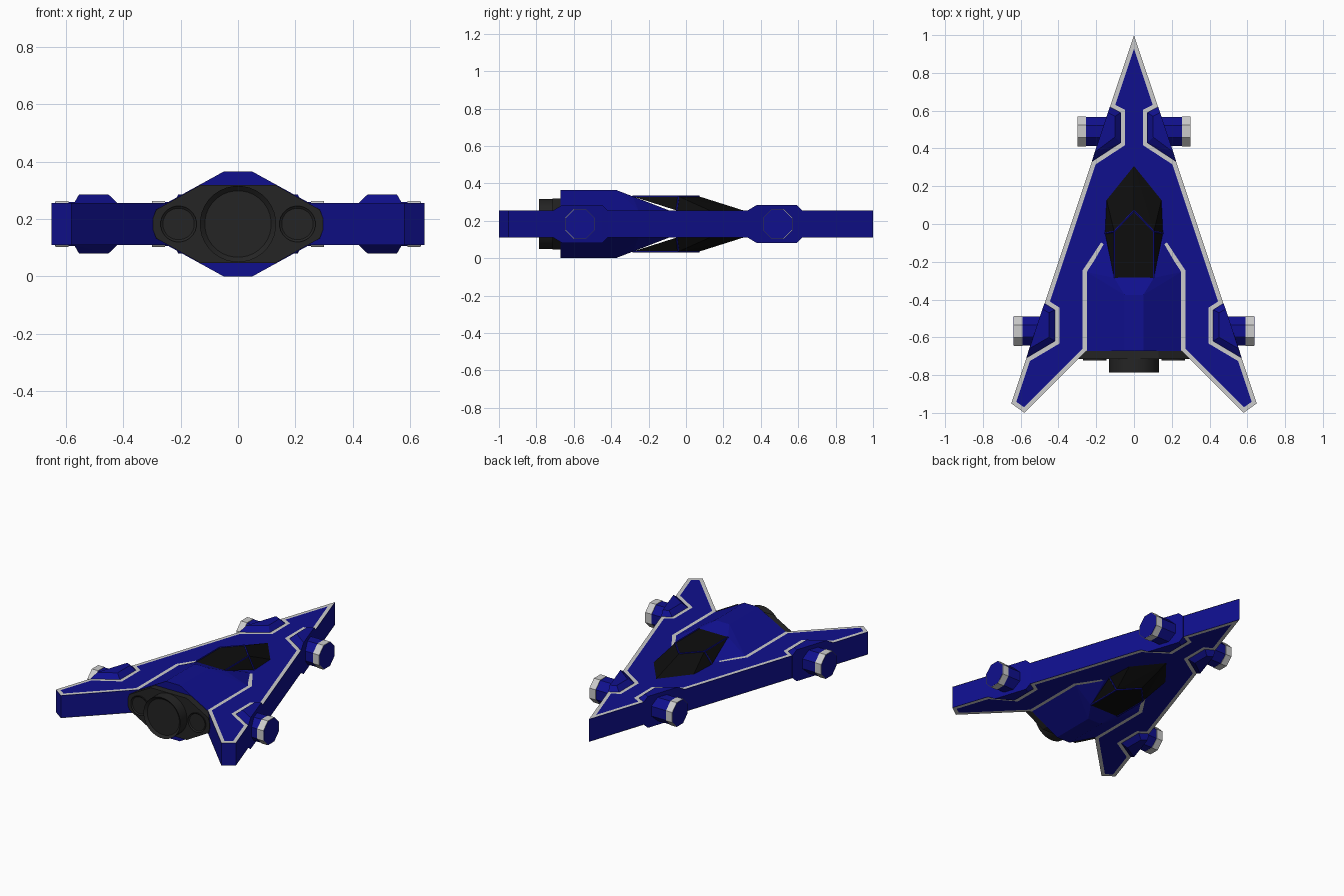
import bpy, bmesh, math
from mathutils import Vector, Matrix

if "Cube" in bpy.data.objects:
    bpy.data.objects.remove(bpy.data.objects["Cube"])

MID = 0.1825      # height of the symmetry plane
WING = 0.0725     # half thickness of the wing plate


def material(name, rgb):
    m = bpy.data.materials.new(name)
    m.diffuse_color = (*rgb, 1)
    m.use_nodes = True
    m.node_tree.nodes["Principled BSDF"].inputs["Base Color"].default_value = m.diffuse_color
    return m


BLUE = material("blue_paint", (0.005, 0.005, 0.27))
DARK = material("dark_metal", (0.018, 0.018, 0.018))
GLASS = material("black_glass", (0.004, 0.004, 0.004))


def finish(bm, name, mat=None, mirror=(False, False, False), smooth=False):
    bmesh.ops.recalc_face_normals(bm, faces=bm.faces)
    me = bpy.data.meshes.new(name)
    bm.to_mesh(me)
    bm.free()
    ob = bpy.data.objects.new(name, me)
    ob.location.z = MID
    bpy.context.collection.objects.link(ob)
    if mat:
        me.materials.append(mat)
    if any(mirror):
        mod = ob.modifiers.new("mirror", "MIRROR")
        mod.use_axis = mirror
        mod.use_mirror_merge = False
    if smooth:
        bpy.context.view_layer.objects.active = ob
        ob.select_set(True)
        bpy.ops.object.shade_smooth_by_angle(angle=math.radians(35))
        ob.select_set(False)
    return ob


def solid(name, pts, mat, mirror=(False, False, False)):
    """Convex solid around a few points."""
    bm = bmesh.new()
    for p in pts:
        bm.verts.new(p)
    res = bmesh.ops.convex_hull(bm, input=bm.verts)
    junk = [g for g in res["geom_interior"] if isinstance(g, bmesh.types.BMVert)]
    bmesh.ops.delete(bm, geom=junk, context="VERTS")
    bmesh.ops.dissolve_limit(bm, angle_limit=0.01, verts=bm.verts, edges=bm.edges)
    return finish(bm, name, mat, mirror)


def both(pts):
    """Reflect points left/right."""
    return [(s * x, y, z) for x, y, z in pts for s in (1, -1)]


def extrude(bm, face, dz):
    r = bmesh.ops.extrude_face_region(bm, geom=[face])
    bmesh.ops.translate(bm, vec=(0, 0, dz),
                        verts=[v for v in r["geom"] if isinstance(v, bmesh.types.BMVert)])


def tube(name, axis, start, end, radius, sides, mat, center, mirror, rim=0, depth=0):
    """Cylinder along x or -y, optionally with a recessed end."""
    bm = bmesh.new()
    bmesh.ops.create_cone(bm, cap_ends=True, segments=sides, radius1=radius,
                          radius2=radius, depth=end - start)
    bmesh.ops.rotate(bm, verts=bm.verts, matrix=Matrix.Rotation(math.pi / sides, 3, "Z"))
    if rim:
        cap = max(bm.faces, key=lambda f: f.calc_center_median().z)
        bmesh.ops.inset_region(bm, faces=[cap], thickness=rim)
        bmesh.ops.translate(bm, verts=cap.verts, vec=(0, 0, -depth))
    rot = Matrix.Rotation(math.pi / 2, 3, "Y" if axis == "X" else "X")
    bmesh.ops.rotate(bm, verts=bm.verts, matrix=rot)
    mid = (start + end) / 2
    off = (mid, center, 0) if axis == "X" else (center, -mid, 0)
    bmesh.ops.translate(bm, verts=bm.verts, vec=off)
    return finish(bm, name, mat, mirror, smooth=sides > 12)


# Wing plate: arrowhead outline
half = [(0.65, -0.95), (0.58, -1.0), (0.25, -0.668)]
outline = [(0, 1)] + half + [(-x, y) for x, y in reversed(half)]
bm = bmesh.new()
face = bm.faces.new([bm.verts.new((x, y, -WING)) for x, y in outline])
extrude(bm, face, 2 * WING)
finish(bm, "wing_plate", BLUE)

# Raised thruster housings on the wing edge
front_base = [(0.127, 0.62), (0.07, 0.59), (0.07, 0.43), (0.223, 0.33)]
front_top = [(0.137, 0.59), (0.10, 0.57), (0.10, 0.46), (0.207, 0.38)]
rear_base = [(0.473, -0.42), (0.418, -0.455), (0.418, -0.62), (0.57, -0.71)]
rear_top = [(0.484, -0.45), (0.45, -0.47), (0.45, -0.60), (0.553, -0.66)]
for name, base, top in (("front", front_base, front_top), ("rear", rear_base, rear_top)):
    pts = [(x + 0.001, y, s * WING) for x, y in base for s in (1, -1)]
    pts += [(x + 0.001, y, s * 0.1025) for x, y in top for s in (1, -1)]
    solid(name + "_thruster_housing", pts, BLUE, (True, False, False))

# Side thrusters: octagonal barrel with a grey band
for name, y, x0, x1 in (("front", 0.49, 0.12, 0.30), ("rear", -0.567, 0.46, 0.637)):
    side = (True, False, False)
    tube(name + "_thruster", "X", x0, x1, 0.083, 8, BLUE, y, side)
    tube(name + "_thruster_band", "X", x1 - 0.046, x1 - 0.001, 0.086, 8, None, y, side)

# Grey trim following the wing edge, the housings and the fuselage
path = [(0, 1)] + front_base + rear_base + half[:2]
path += [(0.25, -0.67), (0.25, -0.254), (0.155, -0.11)]
path = [Vector(p) for p in path]
ext = [Vector((-0.127, 0.62))] + path + [path[-1] * 2 - path[-2]]
W = 0.023
bm = bmesh.new()
rows = []
for a, b, c in zip(ext, ext[1:], ext[2:]):
    d1, d2 = (b - a).normalized(), (c - b).normalized()
    n1, n2 = Vector((d1.y, -d1.x)), Vector((d2.y, -d2.x))
    inner = b + (n1 + n2) * (W / (1 + n1.dot(n2)))
    rows.append([bm.verts.new((p.x, p.y, WING + 0.002)) for p in (b, inner)])
for r, s in zip(rows, rows[1:]):
    bm.faces.new((r[0], r[1], s[1], s[0]))
bmesh.ops.solidify(bm, geom=bm.faces[:], thickness=0.003)
finish(bm, "edge_trim", None, (True, False, True))

# Faceted fuselage hump, above and below
solid("fuselage", both([(0.05, -0.672, 0.1825), (0.05, -0.375, 0.1825),
                        (0.25, -0.672, WING), (0.25, -0.254, WING),
                        (0.155, -0.09, WING), (0.105, -0.285, 0.147),
                        (0.25, -0.672, 0), (0.155, -0.09, 0)]),
      BLUE, (False, False, True))

# Canopy glass, above and below
top = 0.1475
solid("canopy", both([(0, 0.307, WING), (0.145, 0.127, WING), (0.153, -0.05, WING),
                      (0.105, -0.285, top), (0.105, -0.04, top), (0, 0.07, top)]),
      GLASS, (False, False, True))

# Thin blue canopy frame bars
bars = [((0, 0.07, top), (0.105, -0.04, top)),
        ((0.105, -0.04, top), (0.105, -0.285, top)),
        ((0.105, -0.04, top), (0.153, -0.05, WING))]
bm = bmesh.new()
for a, b in bars:
    a, b = Vector(a), Vector(b)
    d = b - a
    m = Matrix.Translation((a + b) / 2) @ d.to_track_quat("Z", "Y").to_matrix().to_4x4()
    bmesh.ops.create_cone(bm, cap_ends=True, segments=6, radius1=0.005, radius2=0.005,
                          depth=d.length, matrix=m)
finish(bm, "canopy_frame", BLUE, (True, False, True))

# Engine block and nozzles at the tail
solid("engine_block", both([(x, y, s * z) for x, z in ((0.13, 0.136), (0.285, 0.05), (0.296, 0.02))
                            for y in (-0.6, -0.715) for s in (1, -1)]), DARK)
tube("main_nozzle", "Y", 0.6, 0.786, 0.133, 32, DARK, 0, (False, False, False), 0.017, 0.015)
tube("side_nozzle", "Y", 0.65, 0.722, 0.063, 24, DARK, 0.207, (True, False, False), 0.008, 0.006)
